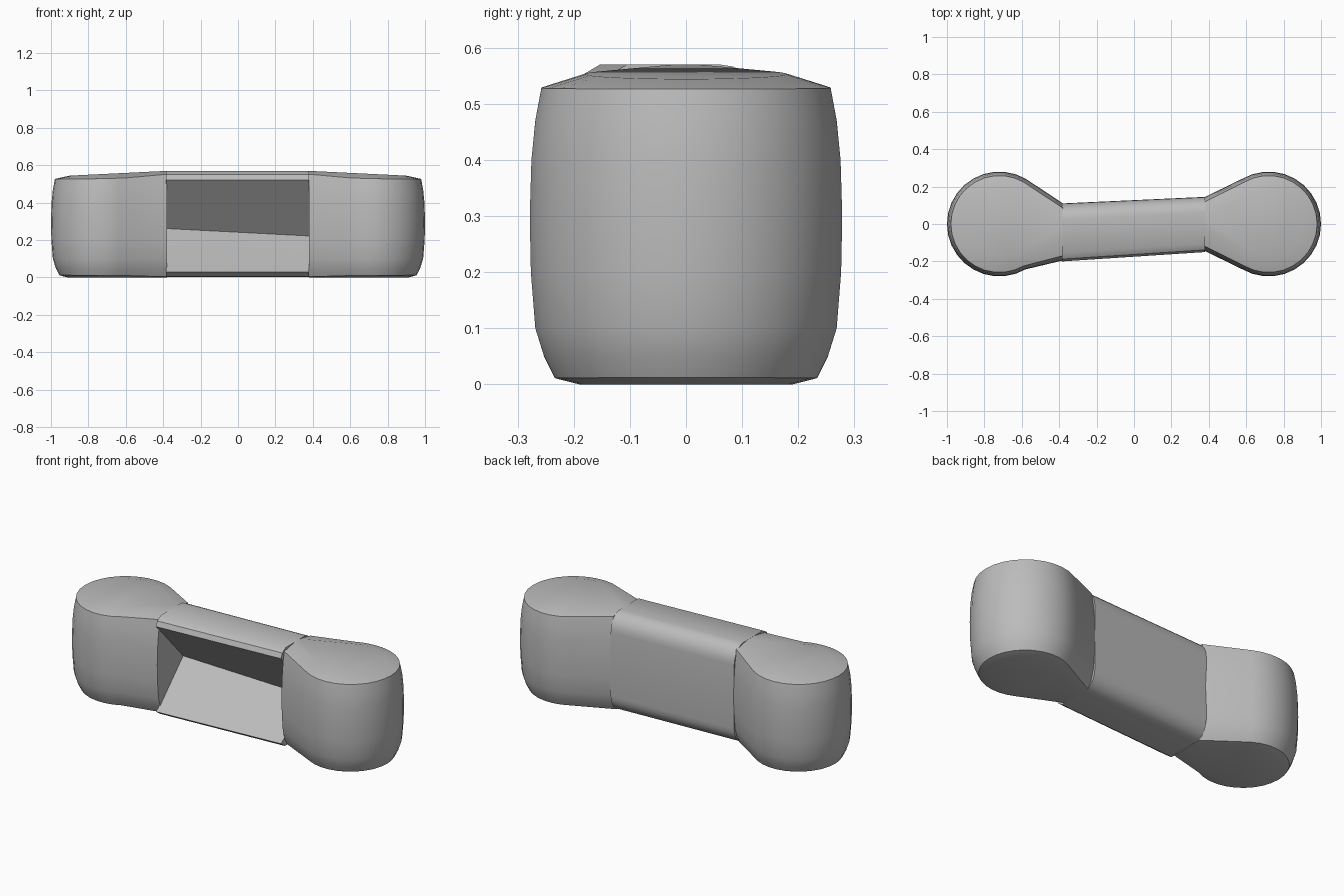
import bpy, bmesh
from math import sin, cos, radians, pi

cube = bpy.data.objects.get("Cube")
if cube:
    bpy.data.objects.remove(cube, do_unlink=True)

grey = bpy.data.materials.new("plain grey")
colour = (0.5, 0.5, 0.5, 1)
grey.use_nodes = True
grey.diffuse_color = colour
grey.node_tree.nodes["Principled BSDF"].inputs["Base Color"].default_value = colour


def loft(name, rings):
    """Skin a list of closed rings and cap both ends."""
    bm = bmesh.new()
    loops = [[bm.verts.new(p) for p in ring] for ring in rings]
    n = len(loops[0])
    for a, b in zip(loops, loops[1:]):
        for i in range(n):
            j = (i + 1) % n
            bm.faces.new((a[i], a[j], b[j], b[i]))
    bm.faces.new(loops[0][::-1])
    bm.faces.new(loops[-1])
    bmesh.ops.recalc_face_normals(bm, faces=bm.faces)
    bmesh.ops.triangulate(bm, faces=[f for f in bm.faces if len(f.verts) > 4])
    mesh = bpy.data.meshes.new(name)
    bm.to_mesh(mesh)
    bm.free()
    mesh.materials.append(grey)
    obj = bpy.data.objects.new(name, mesh)
    bpy.context.collection.objects.link(obj)
    bpy.ops.object.select_all(action="DESELECT")
    obj.select_set(True)
    bpy.context.view_layer.objects.active = obj
    bpy.ops.object.shade_smooth_by_angle(angle=radians(32))


CENTRE, RADIUS, NECK = 0.72, 0.28, 0.38

# Height, inset and rise towards the neck for each level of an end
LEVELS = [(0.0, 0.09, 0), (0.012, 0.045, -0.008), (0.05, 0.026, -0.01),
          (0.1, 0.01, 0), (0.2, 0.002, 0), (0.3, 0, 0), (0.4, 0.003, 0),
          (0.47, 0.01, 0.01), (0.527, 0.021, 0.025), (0.542, 0.1, 0.028)]


def end_ring(side, front, back, z, inset, rise):
    ring = [(side * NECK, front + inset * 1.2, z + rise)]
    for k in range(21):
        a = radians(-120 + 12 * k)
        r = RADIUS - inset
        x = CENTRE + r * cos(a)
        t = max(0, 0.95 - x) / (0.95 - NECK)
        lift = rise * (t if inset > 0.09 else t ** 3)
        ring.append((side * x, r * sin(a), z + lift))
    ring.append((side * NECK, back - inset * 1.2, z + rise))
    return ring


# Rounded ends, each tapering to its neck
for name, side, front, back in (("right_end", -1, -0.195, 0.11),
                                ("left_end", 1, -0.145, 0.145)):
    loft(name, [end_ring(side, front, back, *level) for level in LEVELS])


def corner(cy, cz, ry, rz, start):
    return [(cy + ry * cos(start + k * pi / 12), cz + rz * sin(start + k * pi / 12))
            for k in range(7)]


# Middle bar: rounded back, with a deep wedge cut into the front
def bar_ring(x, front, back, apex_z):
    width = back - front
    section = corner(0.72, 0.1, 0.28, 0.097, -pi / 2)
    section += corner(0.72, 0.47, 0.28, 0.1, 0)
    section += [(0.15, 0.57), (0.04, 0.55), (0, 0.522), (0.78, apex_z),
                (0.09, 0.05), (0, 0.03), (0.12, 0.004)]
    return [(x, front + u * width, z) for u, z in section]


loft("grooved_bar", [bar_ring(-0.385, -0.2, 0.11, 0.262),
                     bar_ring(0.38, -0.15, 0.145, 0.222)])
